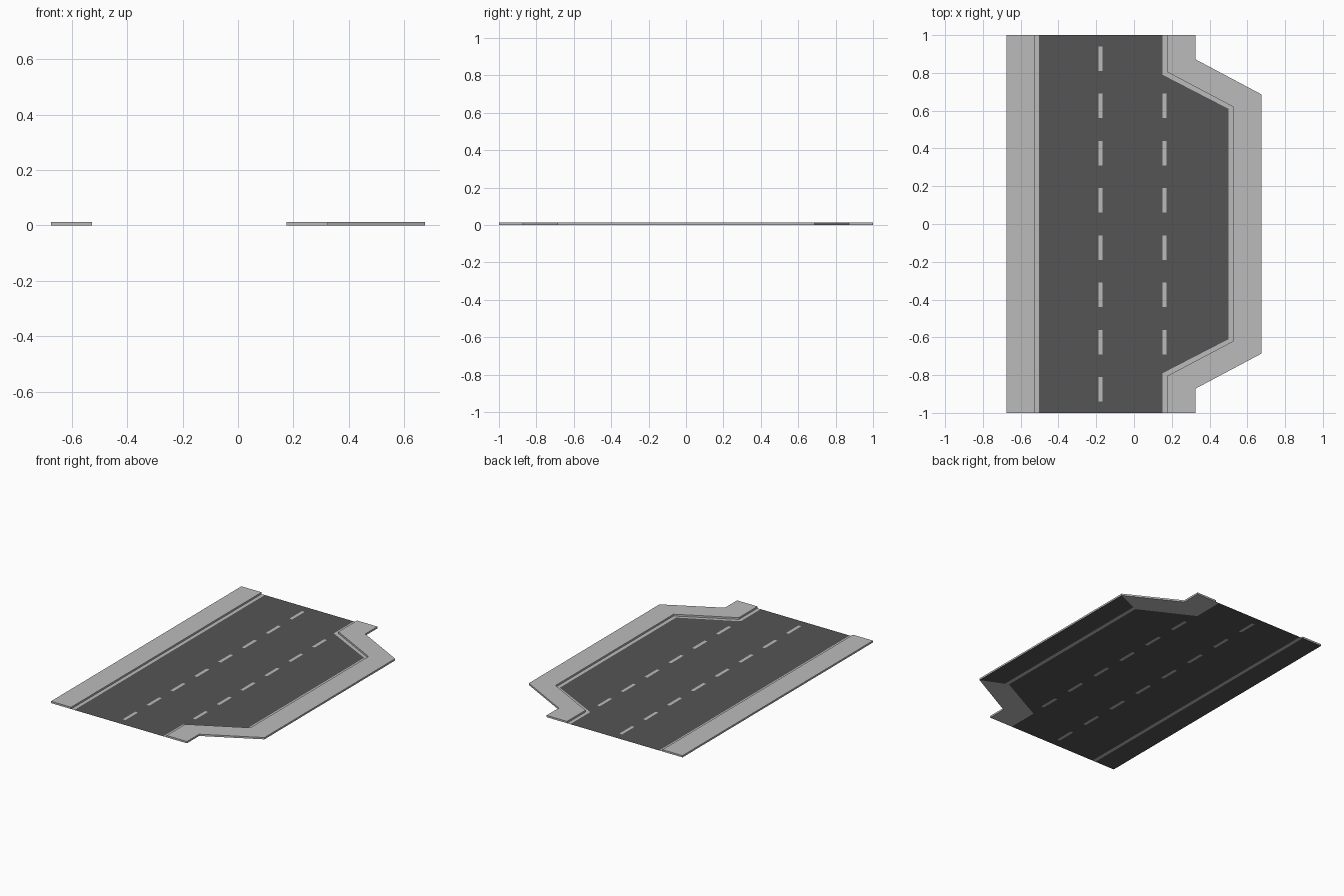
import bpy, bmesh

if "Cube" in bpy.data.objects:
    bpy.data.objects.remove(bpy.data.objects["Cube"])

def material(name, v):
    m = bpy.data.materials.new(name)
    m.diffuse_color = (v, v, v, 1)
    m.use_nodes = True
    m.node_tree.nodes["Principled BSDF"].inputs["Base Color"].default_value = m.diffuse_color
    return m

ASPHALT = material("dark_asphalt", 0.09)
CONCRETE = material("light_concrete", 0.5)
H = 0.012                      # pavement height

def finish(bm, name, mats):
    me = bpy.data.meshes.new(name)
    bm.to_mesh(me)
    bm.free()
    for m in mats:
        me.materials.append(m)
    ob = bpy.data.objects.new(name, me)
    bpy.context.collection.objects.link(ob)
    return ob

def strip(name, inner, outer, height=0.0, dark_under=False):
    """Band of quads between two polylines, optionally raised into a slab."""
    bm = bmesh.new()
    a = [bm.verts.new((x, y, 0)) for x, y in inner]
    b = [bm.verts.new((x, y, 0)) for x, y in outer]
    faces = [bm.faces.new((a[i], b[i], b[i + 1], a[i + 1])) for i in range(len(a) - 1)]
    for f in faces:
        f.normal_update()
        if f.normal.z < 0:
            f.normal_flip()
    if height:
        base = list(faces)
        ext = bmesh.ops.extrude_face_region(bm, geom=base, use_keep_orig=True)
        top = [v for v in ext["geom"] if isinstance(v, bmesh.types.BMVert)]
        bmesh.ops.translate(bm, verts=top, vec=(0, 0, height))
        bmesh.ops.recalc_face_normals(bm, faces=bm.faces)
        # asphalt runs on below the straight stretches
        for f in bm.faces:
            straight = all(abs(e.verts[0].co.x - e.verts[1].co.x) < 1e-4 or
                           abs(e.verts[0].co.y - e.verts[1].co.y) < 1e-4 for e in f.edges)
            long = max(e.calc_length() for e in f.edges) > 1
            if dark_under and f.normal.z < -0.5 and straight and long:
                f.material_index = 1
    return finish(bm, name, [CONCRETE, ASPHALT])

def road(name, outline, dash_x, dash_ys):
    """Flat road panel with dashed lane marks cut into it."""
    bm = bmesh.new()
    bm.faces.new([bm.verts.new((x, y, 0)) for x, y in outline])
    cuts = [((x, 0, 0), (1, 0, 0)) for x in dash_x]
    cuts += [((0, y + s * 0.065, 0), (0, 1, 0)) for y in dash_ys for s in (-1, 1)]
    for co, no in cuts:
        bmesh.ops.bisect_plane(bm, geom=bm.verts[:] + bm.edges[:] + bm.faces[:],
                               dist=1e-5, plane_co=co, plane_no=no)
    for f in bm.faces:
        c = f.calc_center_median()
        if dash_x[0] < c.x < dash_x[1] and any(abs(c.y - y) < 0.064 for y in dash_ys):
            f.material_index = 1
    return finish(bm, name, [ASPHALT, CONCRETE])

def bay_line(x0, y0, x1, y1):
    """Polyline following the lay-by, mirrored front to back."""
    half = [(x0, -1), (x0, -y0), (x1, -y1)]
    return half + [(x, -y) for x, y in reversed(half)]

# road lanes and lay-by
dashes = [0.875 - 0.25 * i for i in range(8)]
road("main_lanes", [(-0.503, -1), (0.151, -1), (0.151, 1), (-0.503, 1)],
     (-0.189, -0.168), dashes)
road("parking_bay", [(0.151, -0.79), (0.5, -0.61), (0.5, 0.61), (0.151, 0.79)],
     (0.151, 0.172), dashes[1:-1])

# flat gutters
strip("left_gutter", [(-0.503, -1), (-0.503, 1)], [(-0.527, -1), (-0.527, 1)])
kerb = bay_line(0.175, 0.805, 0.525, 0.62)
strip("bay_gutter", bay_line(0.151, 0.79, 0.5, 0.61), kerb)

# raised pavements
strip("left_pavement", [(-0.527, -1), (-0.527, 1)], [(-0.675, -1), (-0.675, 1)], H, True)
bay = strip("bay_pavement", kerb, bay_line(0.325, 0.872, 0.675, 0.686), H)
# asphalt underside of the long bay pavement
for f in bay.data.polygons:
    if f.normal.z < -0.5 and f.center.x > 0.5 and abs(f.center.y) < 0.1:
        f.material_index = 1
